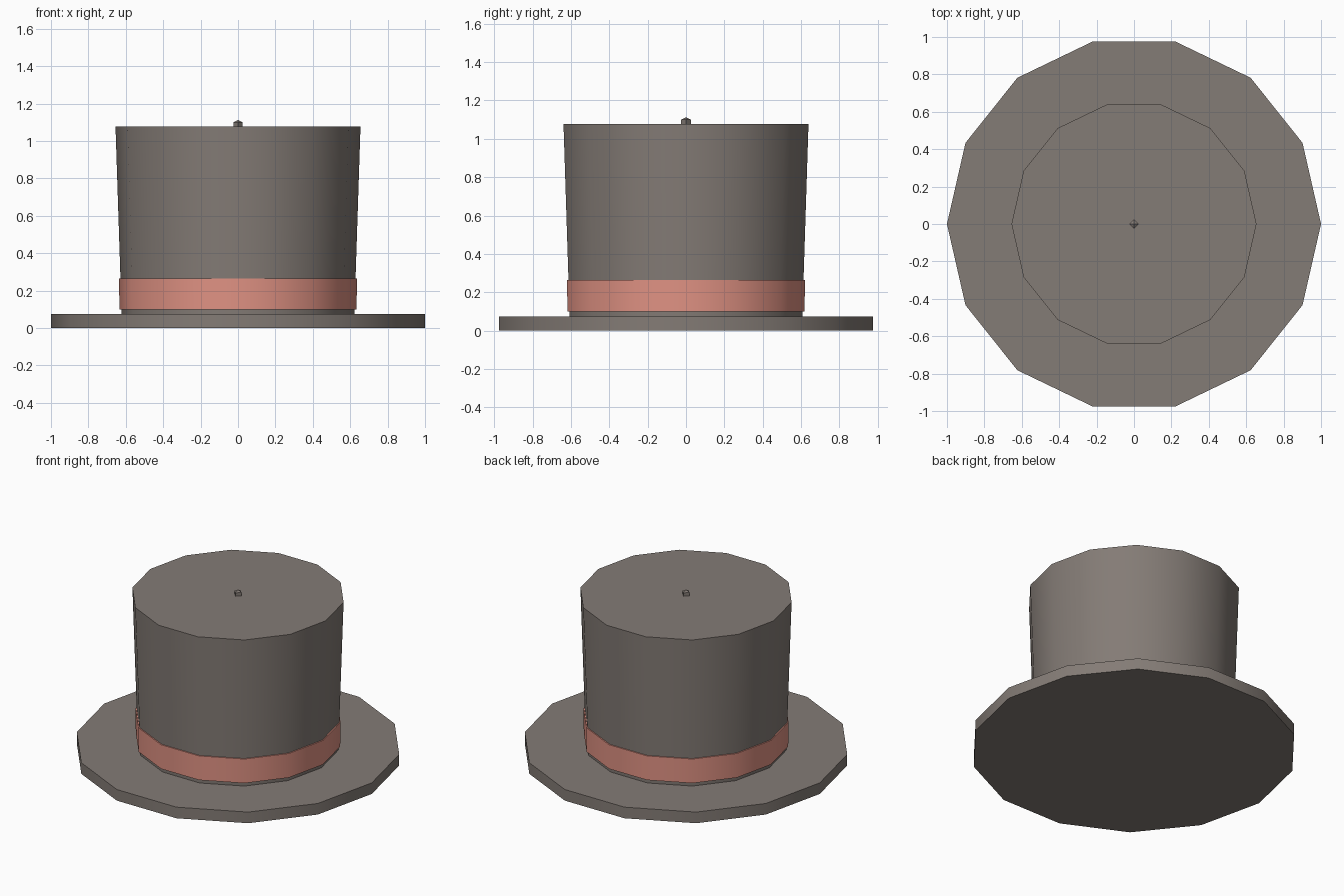
import bpy, bmesh, math

if "Cube" in bpy.data.objects:
    bpy.data.objects.remove(bpy.data.objects["Cube"])


def lathe(name, profile, sides, color=None, closed=False, smooth=True):
    """Revolve (radius, z) points around z; radius 0 makes a pole."""
    bm = bmesh.new()
    rings = []
    for r, z in profile:
        if r == 0:
            rings.append([bm.verts.new((0, 0, z))] * sides)
        else:
            rings.append([bm.verts.new((r * math.cos(2 * math.pi * i / sides),
                                        r * math.sin(2 * math.pi * i / sides), z))
                          for i in range(sides)])
    pairs = list(zip(rings, rings[1:]))
    if closed:
        pairs.append((rings[-1], rings[0]))
    for a, b in pairs:
        for i in range(sides):
            j = (i + 1) % sides
            bm.faces.new(list(dict.fromkeys((a[i], a[j], b[j], b[i]))))
    if not closed:
        for ring in (rings[0], rings[-1]):
            if ring[0] is not ring[1]:
                bm.faces.new(ring)
    bmesh.ops.recalc_face_normals(bm, faces=bm.faces)
    mesh = bpy.data.meshes.new(name)
    bm.to_mesh(mesh)
    bm.free()
    obj = bpy.data.objects.new(name, mesh)
    bpy.context.collection.objects.link(obj)
    if color:
        mat = bpy.data.materials.new(name + "_color")
        mat.diffuse_color = color
        mat.use_nodes = True
        mat.node_tree.nodes["Principled BSDF"].inputs["Base Color"].default_value = mat.diffuse_color
        mesh.materials.append(mat)
    if smooth:
        bpy.ops.object.select_all(action='DESELECT')
        obj.select_set(True)
        bpy.context.view_layer.objects.active = obj
        bpy.ops.object.shade_smooth_by_angle(angle=math.radians(30))
    return obj


SIDES = 14
GREY = (0.23, 0.20, 0.18, 1)

# wide flat brim
lathe("brim", [(1.0, 0), (1.0, 0.075)], SIDES, GREY)
# crown flaring slightly toward the top
lathe("crown", [(0.622, 0.07), (0.655, 1.077)], SIDES, GREY)
# ribbon wrapped around the crown
lathe("hat_band", [(0.615, 0.10), (0.634, 0.10), (0.636, 0.264), (0.615, 0.264)],
      SIDES, (0.75, 0.29, 0.23, 1), closed=True)
# small pointed button on top
lathe("top_button", [(0.025, 1.07), (0.025, 1.10), (0, 1.112)], 4, GREY, smooth=False)
